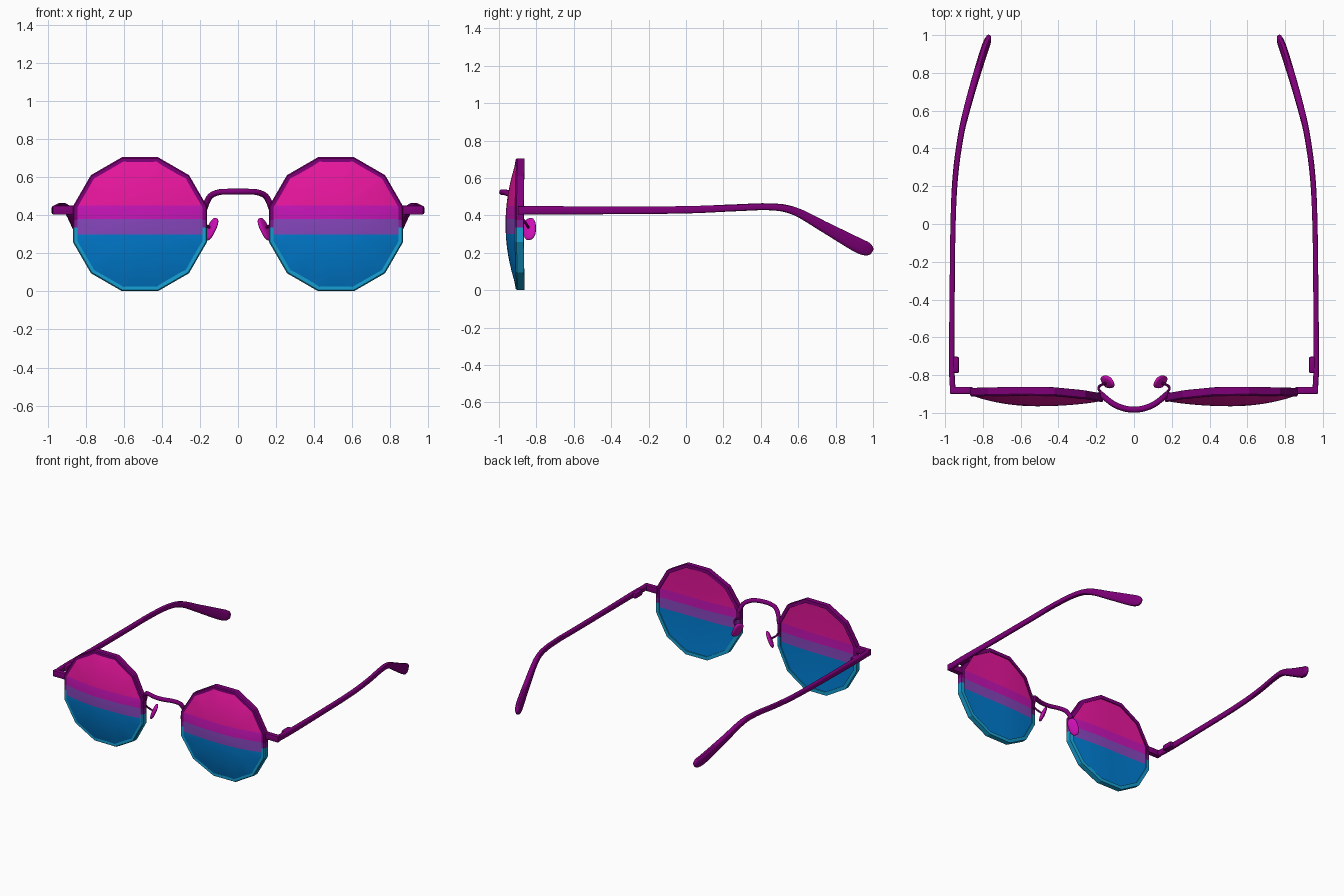
import bpy, bmesh, math
from mathutils import Vector, Matrix

if "Cube" in bpy.data.objects:
    bpy.data.objects.remove(bpy.data.objects["Cube"])

def srgb(r, g, b):
    f = lambda c: c / 12.92 if c <= 0.04045 else ((c + 0.055) / 1.055) ** 2.4
    return (f(r / 255), f(g / 255), f(b / 255), 1)

def material(name, *rgb):
    m = bpy.data.materials.new(name)
    m.diffuse_color = srgb(*rgb)
    m.use_nodes = True
    m.node_tree.nodes["Principled BSDF"].inputs["Base Color"].default_value = m.diffuse_color
    return m

PLUM = material("plum frame", 128, 0, 122)
VIOLET = material("violet frame band", 128, 30, 150)
CYAN = material("light blue frame", 22, 160, 210)
PINK = material("pink lens", 236, 22, 160)
MAGENTA = material("magenta lens band", 198, 20, 182)
PURPLE = material("purple lens band", 134, 70, 188)
BLUE = material("blue lens", 0, 124, 208)
PAD = material("magenta pad", 205, 14, 182)

CX, CZ, AP = 0.515, 0.353, 0.352   # lens centre and apothem

def finish(name, bm, mats, smooth=True, mirror=True):
    bmesh.ops.recalc_face_normals(bm, faces=bm.faces[:])
    me = bpy.data.meshes.new(name)
    bm.to_mesh(me)
    bm.free()
    ob = bpy.data.objects.new(name, me)
    bpy.context.collection.objects.link(ob)
    for m in mats:
        me.materials.append(m)
    if smooth:
        bpy.ops.object.select_all(action='DESELECT')
        ob.select_set(True)
        bpy.context.view_layer.objects.active = ob
        bpy.ops.object.shade_smooth_by_angle(angle=math.radians(40))
    if mirror:
        mod = ob.modifiers.new("mirror", 'MIRROR')
        mod.use_mirror_merge = False
    return ob

def bands(bm, heights):
    """Cut at the given heights, then colour faces by height (top band = 0)."""
    for h in heights:
        bmesh.ops.bisect_plane(bm, geom=bm.verts[:] + bm.edges[:] + bm.faces[:],
                               plane_co=(0, 0, h), plane_no=(0, 0, 1))
    for f in bm.faces:
        z = f.calc_center_median().z
        f.material_index = sum(z < h for h in heights)

def bow(x):
    """Forward wrap of the front towards the nose."""
    d = (x - CX) / 0.35
    return -0.036 * d * d if d < 0 else -0.006 * d * d

def rim_point(a, ap, roundness=0.0):
    m = (a + math.pi / 12) % (math.pi / 6) - math.pi / 12
    r = ap * ((1 - roundness) / math.cos(m) + roundness * 1.02)
    return CX + r * math.cos(a), CZ + r * math.sin(a)

def smooth_path(pts, n=4):
    """Catmull-Rom through tuples of any length."""
    out = []
    for i in range(len(pts) - 1):
        p = [pts[max(0, min(len(pts) - 1, i + k))] for k in (-1, 0, 1, 2)]
        for s in range(n):
            t = s / n
            out.append(tuple(0.5 * (2 * b + (c - a) * t + (2 * a - 5 * b + 4 * c - d) * t * t
                             + (3 * b - a - 3 * c + d) * t ** 3) for a, b, c, d in zip(*p)))
    return out + [pts[-1]]

def loft(stations, side, segs=12, power=1.0):
    """Stations (x, y, z, half width, half height); side = width direction hint."""
    bm = bmesh.new()
    rings = []
    P = [Vector(s[:3]) for s in stations]
    for i, s in enumerate(stations):
        t = (P[min(i + 1, len(P) - 1)] - P[max(i - 1, 0)]).normalized()
        u = (side - t * side.dot(t)).normalized()
        v = t.cross(u)
        ring = []
        for k in range(segs):
            a = 2 * math.pi * (k + 0.5) / segs
            c, q = math.cos(a), math.sin(a)
            c, q = math.copysign(abs(c) ** power, c), math.copysign(abs(q) ** power, q)
            ring.append(bm.verts.new(P[i] + u * c * s[3] + v * q * s[4]))
        rings.append(ring)
    for r0, r1 in zip(rings, rings[1:]):
        for k in range(segs):
            j = (k + 1) % segs
            bm.faces.new((r0[k], r0[j], r1[j], r1[k]))
    bm.faces.new(rings[0])
    bm.faces.new(rings[-1])
    return bm

def block(name, lo, hi, bevel):
    bm = bmesh.new()
    lo, hi = Vector(lo), Vector(hi)
    bmesh.ops.create_cube(bm, size=1, matrix=Matrix.Translation((lo + hi) / 2)
                          @ Matrix.Diagonal((*(hi - lo), 1)))
    bmesh.ops.bevel(bm, geom=bm.edges[:], offset=bevel, segments=2, affect='EDGES', profile=0.5)
    return finish(name, bm, [PLUM])

# twelve-sided rims: small profile (apothem, y) swept round the polygon
bm = bmesh.new()
profile = [(AP, -0.862), (AP, -0.900), (AP - 0.006, -0.908), (AP - 0.026, -0.908), (AP - 0.026, -0.862)]
rings = []
for i in range(12):
    ring = []
    for ap, y in profile:
        x, z = rim_point(math.radians(15 + 30 * i), ap)
        ring.append(bm.verts.new((x, y + bow(x), z)))
    rings.append(ring)
for i in range(12):
    r0, r1 = rings[i], rings[(i + 1) % 12]
    for k in range(5):
        j = (k + 1) % 5
        bm.faces.new((r0[k], r0[j], r1[j], r1[k]))
bands(bm, [0.375, 0.335])
finish("rim", bm, [PLUM, VIOLET, CYAN], smooth=False)

# lenses with a domed front, an almost flat back and colour bands
bm = bmesh.new()
N, R = 48, 8

def lens_sheet(rim_y, depth):
    prev, ring = None, None
    centre = bm.verts.new((CX, rim_y - depth, CZ))
    for j in range(1, R + 1):
        f = j / R
        ring = []
        for i in range(N):
            x, z = rim_point(2 * math.pi * i / N + math.pi / 12, (AP - 0.02) * f, 1 - f ** 3)
            ring.append(bm.verts.new((x, rim_y + bow(x) - depth * (1 - f * f), z)))
        for i in range(N):
            k = (i + 1) % N
            if prev:
                bm.faces.new((prev[i], ring[i], ring[k], prev[k]))
            else:
                bm.faces.new((centre, ring[i], ring[k]))
        prev = ring
    return ring

front, back = lens_sheet(-0.907, 0.058), lens_sheet(-0.870, 0.012)
for i in range(N):
    k = (i + 1) % N
    bm.faces.new((front[i], front[k], back[k], back[i]))
bands(bm, [0.45, 0.38, 0.30])
finish("lens", bm, [PINK, MAGENTA, PURPLE, BLUE])

# temple arms, flaring into drooping ear tips
arm = [(0.958, -0.89, 0.427, 0.015, 0.023), (0.965, -0.75, 0.427, 0.015, 0.023),
       (0.963, -0.40, 0.427, 0.014, 0.021), (0.958, 0.0, 0.430, 0.014, 0.020),
       (0.946, 0.25, 0.440, 0.015, 0.019), (0.920, 0.45, 0.446, 0.016, 0.019),
       (0.892, 0.58, 0.423, 0.017, 0.022), (0.848, 0.74, 0.338, 0.018, 0.030),
       (0.796, 0.91, 0.245, 0.019, 0.040), (0.776, 0.965, 0.221, 0.018, 0.037),
       (0.768, 0.990, 0.211, 0.012, 0.022), (0.766, 0.996, 0.208, 0.005, 0.009)]
finish("temple_arm", loft(smooth_path(arm), Vector((1, 0, 0)), 12, 0.6), [PLUM])

# end pieces joining rim and arm, with hinge lumps
block("end_piece", (0.855, -0.899, 0.404), (0.974, -0.862, 0.450), 0.004)
block("hinge", (0.926, -0.790, 0.406), (0.965, -0.702, 0.448), 0.010)

# arched bridge
half = [(0.176, -0.900, 0.435), (0.161, -0.913, 0.475), (0.141, -0.930, 0.504),
        (0.100, -0.958, 0.521), (0.050, -0.977, 0.524)]
path = half + [(0, -0.983, 0.524)] + [(-x, y, z) for x, y, z in reversed(half)]
path = [(*p, 0.016, 0.016) for p in path]
finish("bridge", loft(smooth_path(path), Vector((0, 1, -0.3)), 10), [PLUM], mirror=False)

# wires holding the nose pads
wire = [(0.172, -0.895, 0.385), (0.188, -0.872, 0.378), (0.178, -0.855, 0.355), (0.148, -0.842, 0.335)]
finish("pad_wire", loft(smooth_path([(*p, 0.007, 0.007) for p in wire]), Vector((0, 0.3, 1)), 8), [PLUM])

# flattened, rounded-oblong nose pads, leaning outwards at the bottom
long = Vector((-0.052, 0.0, 0.11)).normalized()
thin = Vector((-0.8, 0.5, -0.4))
thin = (thin - long * thin.dot(long)).normalized()
wide = long.cross(thin)
rot = Matrix((thin, wide, long)).transposed().to_4x4()
bm = bmesh.new()
bmesh.ops.create_uvsphere(bm, u_segments=20, v_segments=12, radius=1)
for v in bm.verts:
    v.co = Vector(math.copysign(abs(c) ** 0.8, c) for c in v.co)
bmesh.ops.transform(bm, verts=bm.verts[:], matrix=Matrix.Translation((0.140, -0.836, 0.327)) @ rot
                    @ Matrix.Diagonal((0.014, 0.037, 0.064, 1)))
finish("nose_pad", bm, [PAD])
